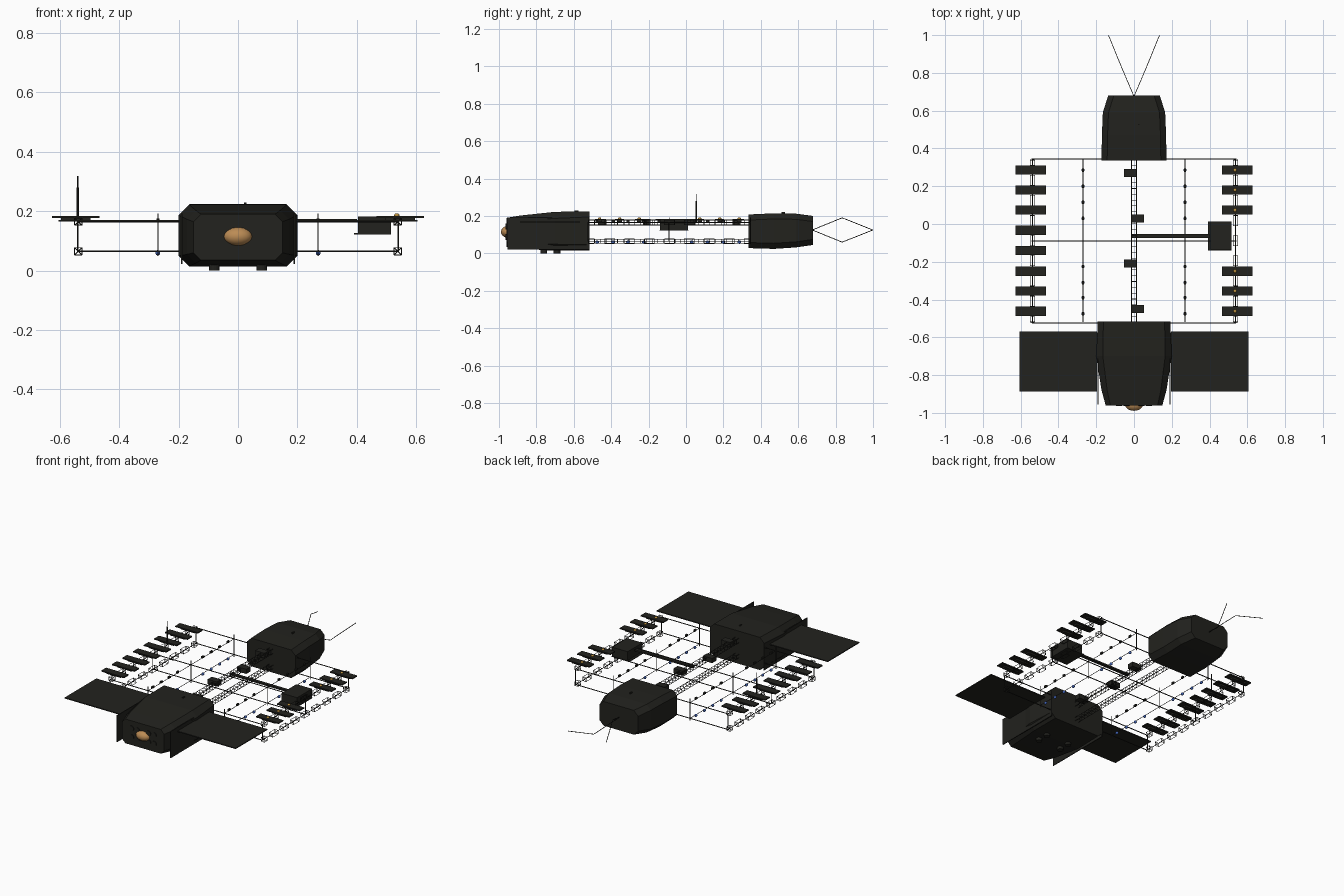
import bpy, bmesh, math
from mathutils import Vector

if "Cube" in bpy.data.objects:
    bpy.data.objects.remove(bpy.data.objects["Cube"])


def material(name, rgb):
    m = bpy.data.materials.new(name)
    m.diffuse_color = (*rgb, 1)
    m.use_nodes = True
    m.node_tree.nodes["Principled BSDF"].inputs["Base Color"].default_value = m.diffuse_color
    return m


DARK = material("dark_hull", (0.016, 0.016, 0.013))
GOLD = material("gold_dome", (0.5, 0.26, 0.09))
BLUE = material("blue_lamp", (0.05, 0.12, 0.45))
AMBER = material("amber_lamp", (0.5, 0.28, 0.05))


def finish(name, bm, mat=DARK):
    bmesh.ops.recalc_face_normals(bm, faces=bm.faces)
    me = bpy.data.meshes.new(name)
    bm.to_mesh(me)
    bm.free()
    me.materials.append(mat)
    ob = bpy.data.objects.new(name, me)
    bpy.context.collection.objects.link(ob)
    return ob


def add_box(bm, c, s):
    vs = bmesh.ops.create_cube(bm, size=1)["verts"]
    for v in vs:
        v.co = Vector([c[i] + v.co[i] * s[i] for i in range(3)])


def add_rod(bm, a, b, r, sides=6):
    a, b = Vector(a), Vector(b)
    d = b - a
    vs = bmesh.ops.create_cone(bm, cap_ends=True, segments=sides, radius1=r,
                               radius2=r, depth=d.length)["verts"]
    q = d.to_track_quat('Z', 'Y')
    for v in vs:
        v.co = q @ v.co + (a + b) / 2


def add_ball(bm, c, s):
    vs = bmesh.ops.create_uvsphere(bm, u_segments=20, v_segments=12, radius=1)["verts"]
    for v in vs:
        v.co = Vector([c[i] + v.co[i] * s[i] for i in range(3)])
        for f in v.link_faces:
            f.smooth = True


def hull(name, sections):
    # Loft of chamfered rectangles: (y, half width, bottom, top, chamfer)
    bm = bmesh.new()
    rings = []
    for y, w, lo, hi, c in sections:
        pts = [(w - c, lo), (w, lo + c), (w, hi - c), (w - c, hi),
               (c - w, hi), (-w, hi - c), (-w, lo + c), (c - w, lo)]
        rings.append([bm.verts.new((x, y, z)) for x, z in pts])
    for r, s in zip(rings, rings[1:]):
        for i in range(8):
            j = (i + 1) % 8
            bm.faces.new((r[i], r[j], s[j], s[i]))
    bm.faces.new(rings[0])
    bm.faces.new(rings[-1])
    return finish(name, bm)


# Main hulls
hull("front_hull", [(-0.96, 0.15, 0.035, 0.19, 0.025), (-0.88, 0.172, 0.025, 0.203, 0.03),
                    (-0.7, 0.2, 0.014, 0.222, 0.035), (-0.515, 0.192, 0.016, 0.225, 0.03)])
hull("rear_hull", [(0.335, 0.172, 0.028, 0.208, 0.03), (0.47, 0.17, 0.024, 0.214, 0.03),
                   (0.59, 0.165, 0.032, 0.212, 0.03), (0.68, 0.137, 0.045, 0.2, 0.03)])

# Nose dome, front ports, belly feet and roof sensors
bm = bmesh.new()
add_ball(bm, (0, -0.955, 0.115), (0.048, 0.034, 0.031))
finish("nose_dome", bm, GOLD)
bm = bmesh.new()
for x in (-0.08, -0.04, 0.04, 0.08):
    for z in (0.087, 0.143):
        add_rod(bm, (x, -0.955, z), (x, -0.964, z), 0.016, 16)
finish("front_ports", bm)
bm = bmesh.new()
for x in (-0.08, 0.08):
    for y in (-0.76, -0.69):
        add_rod(bm, (x, y, 0), (x, y, 0.03), 0.018, 16)
finish("belly_thrusters", bm)
bm = bmesh.new()
add_box(bm, (0.025, 0.52, 0.215), (0.008, 0.02, 0.012))
add_box(bm, (0.025, -0.585, 0.225), (0.008, 0.02, 0.008))
finish("roof_sensors", bm)

# Side fins and panels beside the front hull
for side, s in (("left", -1), ("right", 1)):
    bm = bmesh.new()
    add_box(bm, (s * 0.19, -0.735, 0.107), (0.005, 0.44, 0.17))
    finish(side + "_fin", bm)
    bm = bmesh.new()
    add_box(bm, (s * 0.4, -0.728, 0.168), (0.41, 0.32, 0.006))
    finish(side + "_panel", bm)

TOP, LOW, Y0, Y1 = 0.165, 0.065, -0.52, 0.342


def add_cell(bm, x, z, y0, y1, h, r=0.0016):
    # One braced square truss cell
    c = [(-h, -h), (h, -h), (h, h), (-h, h)]
    for i in range(4):
        a, b = c[i], c[(i + 1) % 4]
        add_rod(bm, (x + a[0], y0, z + a[1]), (x + a[0], y1, z + a[1]), r, 4)
        for y in (y0, y1):
            add_rod(bm, (x + a[0], y, z + a[1]), (x + b[0], y, z + b[1]), r, 4)
    for y in (y0, y1):
        for k in (0, 1):
            a, b = c[k], c[k + 2]
            add_rod(bm, (x + a[0], y, z + a[1]), (x + b[0], y, z + b[1]), r, 4)


# Central spine: upper and lower ladder trusses
for name, z, h in (("upper_spine", TOP, 0.014), ("lower_spine", LOW, 0.011)):
    bm = bmesh.new()
    n = 28
    for sx in (-1, 1):
        for sz in (-1, 1):
            add_rod(bm, (sx * 0.013, Y0, z + sz * h), (sx * 0.013, Y1, z + sz * h), 0.002, 4)
    for i in range(n + 1):
        y = Y0 + (Y1 - Y0) * i / n
        for k in (-1, 1):
            add_rod(bm, (-0.013, y, z + k * h), (0.013, y, z + k * h), 0.0016, 4)
            add_rod(bm, (k * 0.013, y, z - h), (k * 0.013, y, z + h), 0.0016, 4)
    finish(name, bm)

# Cross beams with end posts
bm = bmesh.new()
for y in (-0.523, -0.09, 0.345):
    for z in (TOP, LOW):
        add_rod(bm, (-0.54, y, z), (0.54, y, z), 0.003)
    for x in (-0.54, 0.54):
        add_rod(bm, (x, y, LOW), (x, y, TOP), 0.0025)
finish("cross_beams", bm)

rows = [0.285, 0.18, 0.073, -0.033, -0.14, -0.25, -0.355, -0.462]
lamps = [0.285, 0.2, 0.115, 0.03, -0.225, -0.31, -0.39, -0.475]
for side, s in (("left", -1), ("right", 1)):
    # Outer rails with braced cells between the pads
    x = s * 0.538
    bm = bmesh.new()
    for z in (TOP, LOW):
        add_rod(bm, (x, Y0, z), (x, Y1, z), 0.002, 4)
        for k in range(9):
            yc = 0.3375 - k * 0.1065 if 0 < k < 8 else (0.325 if k == 0 else -0.505)
            hw = 0.027 if 0 < k < 8 else 0.014
            add_cell(bm, x, z, yc - hw, yc + hw, 0.012)
    finish(side + "_outer_truss", bm)

    # Landing pads on the outer rails
    bm = bmesh.new()
    mine = rows if s < 0 else rows[:3] + rows[5:]
    for y in mine:
        add_box(bm, (s * 0.547, y, 0.181), (0.16, 0.048, 0.007))
        add_box(bm, (s * 0.547, y, 0.173), (0.1, 0.025, 0.012))
    finish(side + "_pads", bm)

    # Inner lamp rails
    x = s * 0.27
    bm = bmesh.new()
    for z in (TOP, LOW):
        add_rod(bm, (x, Y0, z), (x, Y1, z), 0.002, 4)
    for y in lamps:
        add_box(bm, (x, y, 0.17), (0.01, 0.018, 0.012))
    for y in (-0.523, -0.09, 0.345):
        add_rod(bm, (x, y, 0.05), (x, y, 0.192), 0.0022)
    finish(side + "_lamp_rail", bm)
    bm = bmesh.new()
    for y in lamps:
        add_ball(bm, (x, y, 0.06), (0.008, 0.01, 0.009))
    finish(side + "_blue_lamps", bm, BLUE)

# Amber beacons on the right pads
bm = bmesh.new()
for y in rows[:3] + rows[5:]:
    add_ball(bm, (0.535, y, 0.186), (0.009, 0.009, 0.007))
finish("amber_beacons", bm, AMBER)

# Equipment boxes staggered along the spine
bm = bmesh.new()
for i, y in enumerate((0.27, 0.03, -0.21, -0.45)):
    add_box(bm, (0.02 if i % 2 else -0.02, y, 0.17), (0.065, 0.042, 0.03))
finish("spine_boxes", bm)

# Boom and cabin on the right
bm = bmesh.new()
add_box(bm, (0.195, -0.063, 0.168), (0.41, 0.02, 0.01))
finish("boom", bm)
bm = bmesh.new()
add_box(bm, (0.46, -0.063, 0.153), (0.11, 0.15, 0.06))
add_box(bm, (0.453, -0.063, 0.124), (0.125, 0.155, 0.004))
finish("boom_cabin", bm)

# Mast on the left rail
bm = bmesh.new()
add_rod(bm, (-0.54, 0.055, TOP), (-0.54, 0.055, 0.28), 0.004, 8)
add_rod(bm, (-0.54, 0.055, 0.28), (-0.54, 0.055, 0.318), 0.002, 8)
finish("mast", bm)

# Bent tail antennas, one kinked up and one kinked down
bm = bmesh.new()
for s, z in ((-1, 0.19), (1, 0.06)):
    add_rod(bm, (0, 0.675, 0.125), (s * 0.068, 0.835, z), 0.002)
    add_rod(bm, (s * 0.068, 0.835, z), (s * 0.135, 0.999, 0.125), 0.002)
finish("tail_antennas", bm)
